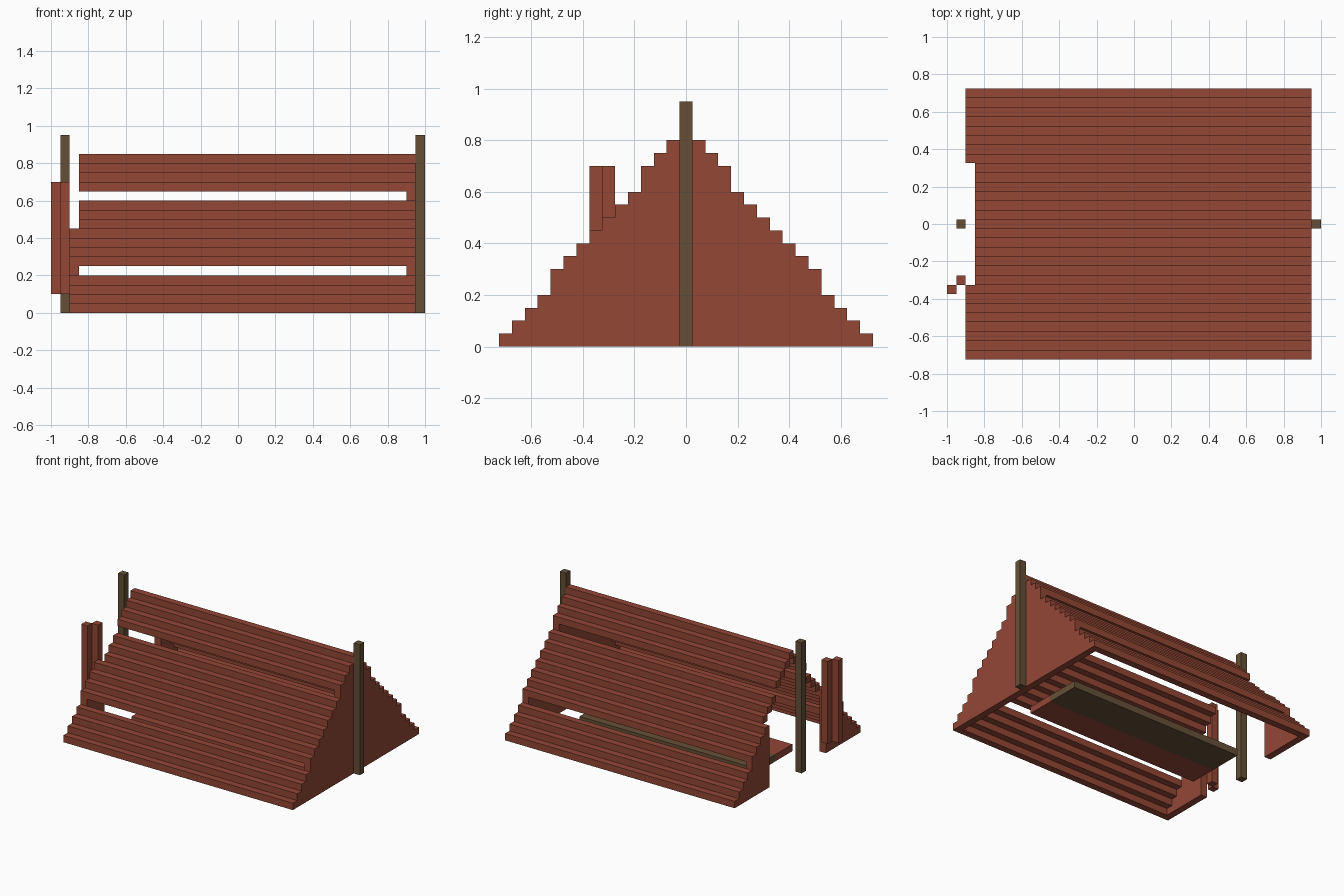
import bpy
import bmesh

if "Cube" in bpy.data.objects:
    bpy.data.objects.remove(bpy.data.objects["Cube"], do_unlink=True)

U = 0.05  # block size


def make_material(name, rgb):
    m = bpy.data.materials.new(name)
    m.use_nodes = True
    m.diffuse_color = (*rgb, 1)
    bsdf = next(n for n in m.node_tree.nodes if n.type == 'BSDF_PRINCIPLED')
    bsdf.inputs["Base Color"].default_value = (*rgb, 1)
    return m


RED = make_material("brick_red_cloth", (0.29, 0.063, 0.036))
BROWN = make_material("brown_wood", (0.130, 0.078, 0.038))


def finish(name, bm, mat):
    bmesh.ops.recalc_face_normals(bm, faces=bm.faces)
    me = bpy.data.meshes.new(name)
    bm.to_mesh(me)
    bm.free()
    me.materials.append(mat)
    ob = bpy.data.objects.new(name, me)
    bpy.context.scene.collection.objects.link(ob)
    return ob


def add_box(bm, x, y, z):
    verts = bmesh.ops.create_cube(bm, size=1)["verts"]
    for v in verts:
        v.co = [(a + b) / 2 + c * (b - a) for c, (a, b) in zip(v.co, (x, y, z))]


def box(name, x, y, z, mat):
    bm = bmesh.new()
    add_box(bm, x, y, z)
    return finish(name, bm, mat)


def extrude_profile(name, pts, x0, x1, mat):
    """Extrude a closed (y, z) outline along x."""
    bm = bmesh.new()
    face = bm.faces.new([bm.verts.new((x0, y, z)) for y, z in pts])
    ext = bmesh.ops.extrude_face_region(bm, geom=[face])["geom"]
    bmesh.ops.translate(bm, vec=(x1 - x0, 0, 0),
                        verts=[g for g in ext if isinstance(g, bmesh.types.BMVert)])
    return finish(name, bm, mat)


# Roof levels: outer half-width shrinks one block per row, except at two slots
SLOTS = (4, 12)
levels = []
half = 0.725
for k in range(17):
    levels.append((k, half))
    if k not in SLOTS:
        half -= U


def stair(side, top):
    """Stepped outline of one slope, from the ground up."""
    pts = []
    for k, h in levels[:top]:
        pts += [(side * h, k * U), (side * h, (k + 1) * U)]
    # drop the repeated corners where a slot keeps the same width
    return [p for i, p in enumerate(pts)
            if not (0 < i < len(pts) - 1
                    and abs(pts[i - 1][0] - p[0]) < 1e-6
                    and abs(pts[i + 1][0] - p[0]) < 1e-6)]


# Stepped roof slopes, one plank per row, left open at the slots
for name, side in (("front_roof", -1), ("back_roof", 1)):
    bm = bmesh.new()
    for k, h in levels[:-1]:
        if k not in SLOTS:
            y = sorted((side * h, side * (h - U)))
            add_box(bm, (-0.85, 0.9), y, (k * U, (k + 1) * U))
    finish(name, bm, RED)
box("roof_ridge", (-0.85, 0.9), (-0.025, 0.025), (0.8, 0.85), RED)

# Closed end wall
extrude_profile("closed_end_wall", stair(-1, 17) + stair(1, 17)[::-1], 0.9, 0.95, RED)

# Open end: low wall either side of the doorway
for name, side in (("front_door_wall", -1), ("back_door_wall", 1)):
    outline = stair(side, 9) + [(side * 0.325, 0.45), (side * 0.325, 0)]
    extrude_profile(name, outline, -0.9, -0.85, RED)

# Tied-back door flap
box("door_flap_outer", (-1.0, -0.95), (-0.375, -0.325), (0.1, 0.7), RED)
box("door_flap_inner", (-0.95, -0.9), (-0.325, -0.275), (0.1, 0.7), RED)

# Upright poles at both ends
for name, x in (("closed_end_pole", 0.95), ("open_end_pole", -0.95)):
    box(name, (x, x + U), (-0.025, 0.025), (0, 0.95), BROWN)

# Sleeping mats on the floor
box("red_mat", (-0.7, 0.7), (-0.225, -0.025), (0, U), RED)
box("brown_mat", (-0.7, 0.7), (-0.025, 0.225), (0, U), BROWN)
